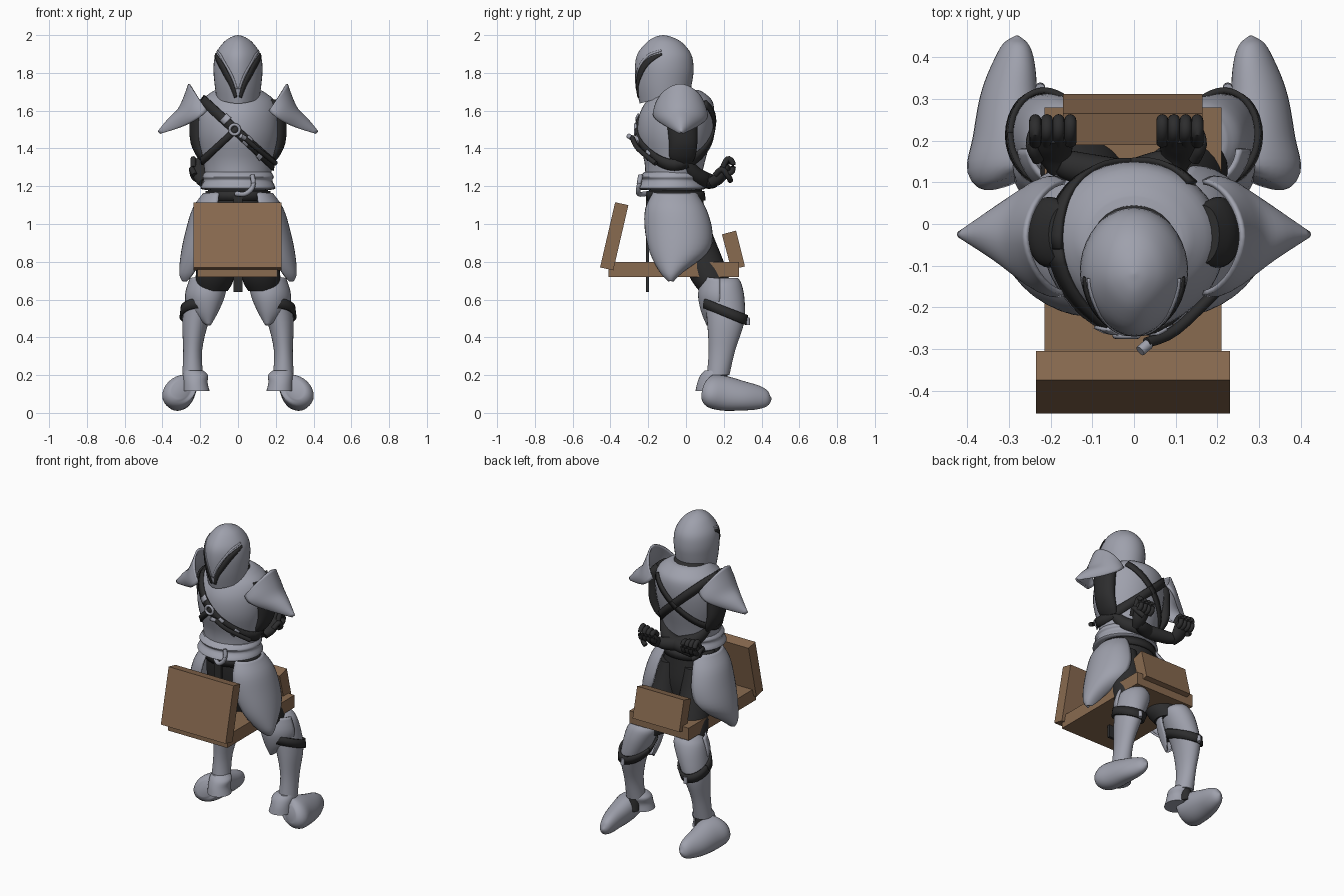
import bpy, math
from mathutils import Vector, Quaternion
from mathutils.bvhtree import BVHTree

cube = bpy.data.objects.get("Cube")
if cube:
    bpy.data.objects.remove(cube, do_unlink=True)
made = []


def material(name, rgb):
    m = bpy.data.materials.new(name)
    m.use_nodes = True
    m.diffuse_color = (*rgb, 1)
    m.node_tree.nodes["Principled BSDF"].inputs["Base Color"].default_value = (*rgb, 1)
    return m


STEEL = material("steel", (0.345, 0.355, 0.415))
BLACK = material("black leather", (0.026, 0.026, 0.027))
WOOD = material("brown wood", (0.25, 0.145, 0.08))


def add(name, verts, faces, mat, thick=0):
    me = bpy.data.meshes.new(name)
    me.from_pydata([tuple(v) for v in verts], [], faces)
    me.materials.append(mat)
    ob = bpy.data.objects.new(name, me)
    bpy.context.collection.objects.link(ob)
    if thick:
        mod = ob.modifiers.new("thickness", "SOLIDIFY")
        mod.thickness, mod.offset = thick, 0
    made.append(ob)
    return ob


def spline(rows, n=4):
    """Catmull-Rom through rows of equal length."""
    out = []
    for i in range(len(rows) - 1):
        a, b, c, d = rows[max(i - 1, 0)], rows[i], rows[i + 1], rows[min(i + 2, len(rows) - 1)]
        for k in range(n):
            t = k / n
            out.append([q + 0.5 * t * (r - p + t * (2*p - 5*q + 4*r - s + t * (3*(q - r) + s - p)))
                        for p, q, r, s in zip(a, b, c, d)])
    return out + [list(rows[-1])]


def grid_faces(rows, cols, wrap):
    return [(i*cols + j, i*cols + (j+1) % cols, (i+1)*cols + (j+1) % cols, (i+1)*cols + j)
            for i in range(rows - 1) for j in range(cols if wrap else cols - 1)]


def loft(name, stations, mat, side=1, level=True, keel=0, seg=28):
    """Skin elliptical rings (x, y, z, rx, ry); level rings lie flat, others follow the path."""
    rows = spline(stations)
    verts = []
    for i, (x, y, z, rx, ry) in enumerate(rows):
        rx, ry = max(rx, 0.002), max(ry, 0.002)
        q = Quaternion()
        if not level:
            a, b = rows[max(i - 1, 0)], rows[min(i + 1, len(rows) - 1)]
            q = (Vector(b[:3]) - Vector(a[:3])).to_track_quat('Z', 'Y')
        for k in range(seg):
            t = math.tau * k / seg
            narrow = 1 - keel * max(0, -math.sin(t)) ** 2
            p = Vector((x, y, z)) + q @ Vector((rx * math.cos(t) * narrow, ry * math.sin(t), 0))
            verts.append((p.x * side, p.y, p.z))
    n = len(rows)
    faces = grid_faces(n, seg, True)
    faces += [tuple(reversed(range(seg))), tuple(range((n - 1) * seg, n * seg))]
    if side < 0:
        faces = [tuple(reversed(f)) for f in faces]
    return add(name, verts, faces, mat)


def rod(name, points, r, mat, side=1):
    return loft(name, [(*p, r, r) for p in points], mat, side, False, seg=12)


def shell(name, stations, mat, side=1, point=1.0, seg=20):
    """Arched plate: every station has a start, an apex and an end; point > 1 sharpens the arch."""
    verts, rows = [], spline([sum(s, ()) for s in stations])
    for r in rows:
        a, top, b = Vector(r[:3]), Vector(r[3:6]), Vector(r[6:])
        mid = (a + b) / 2
        for k in range(seg + 1):
            t = math.pi * (k / seg - 0.5)
            s = math.copysign(abs(math.sin(t)) ** point, t)
            p = mid + (b - mid) * s + (top - mid) * max(math.cos(t), 0) ** point
            verts.append((p.x * side, p.y, p.z))
    return add(name, verts, grid_faces(len(rows), seg + 1, False), mat, 0.012)


def tree(ob):
    return BVHTree.FromPolygons([v.co.copy() for v in ob.data.vertices],
                                [tuple(p.vertices) for p in ob.data.polygons])


def strap(name, target, centre, normal, width, start=0, end=360, lift=0.006):
    """Band where a plane cuts the target."""
    bvh, n, c = tree(target), Vector(normal).normalized(), Vector(centre)
    v = Vector((0, 1, 0))
    v = (v - n * v.dot(n)).normalized()
    u, verts, steps = n.cross(v), [], 48
    for i in range(steps + 1):
        t = math.radians(start + (end - start) * i / steps)
        d = u * math.cos(t) + v * math.sin(t)
        for off in (-width / 2, width / 2):
            o = c + n * off
            hit = bvh.ray_cast(o + d, -d)[0] or bvh.find_nearest(o + d * 0.2)[0]
            verts.append(hit + d * lift)
    return add(name, verts, grid_faces(steps + 1, 2, False), BLACK, 0.014)


def plate(name, target, axis_y, radius, path, mat, side, lift, thick):
    """Strip (distance around from the front, z, half width) wrapped onto the target."""
    bvh, verts, rows = tree(target), [], spline(path, 5)
    for i, (s, z, w) in enumerate(rows):
        a, b = rows[max(i - 1, 0)], rows[min(i + 1, len(rows) - 1)]
        t = Vector((b[0] - a[0], b[1] - a[1])).normalized()
        for k in (-1, 0, 1):
            turn = (s - t.y * w * k) * side / radius
            d = Vector((math.sin(turn), -math.cos(turn), 0))
            p = Vector((0, axis_y, z + t.x * w * k)) + d
            hit = bvh.ray_cast(p, -d)[0] or bvh.find_nearest(p - d * (1 - radius))[0]
            verts.append(hit + d * lift)
    return add(name, verts, grid_faces(len(rows), 3, False), mat, thick)


def box(name, x0, x1, profile, mat=WOOD):
    """Board with a four-cornered (y, z) side profile."""
    verts = [(x, y, z) for x in (x0, x1) for y, z in profile]
    faces = [(0, 1, 2, 3), (7, 6, 5, 4)] + [(i, i + 4, (i+1) % 4 + 4, (i+1) % 4) for i in range(4)]
    return add(name, verts, faces, mat)


# Wooden seat
box("seat_board", -0.215, 0.21, [(-0.41, 0.72), (-0.41, 0.8), (0.28, 0.8), (0.28, 0.72)])
box("front_board", -0.235, 0.23, [(-0.455, 0.77), (-0.375, 1.115), (-0.305, 1.1), (-0.385, 0.755)])
box("rear_board", -0.17, 0.165, [(0.24, 0.76), (0.19, 0.945), (0.265, 0.965), (0.312, 0.775)])

# Helmet with dark slanted slits and low brow ridges
helmet = loft("helmet", [(0, -.11, 1.675, .115, .135), (0, -.115, 1.75, .125, .15), (0, -.115, 1.83, .13, .155),
                         (0, -.115, 1.9, .118, .142), (0, -.115, 1.96, .078, .095), (0, -.12, 1.99, .036, .045),
                         (0, -.12, 2.0, .002, .002)], STEEL, keel=.22, seg=40)
for v in helmet.data.vertices:
    if v.co.z < 1.8:
        v.co.z += (v.co.y + .11) * (1.8 - v.co.z) * 2.2
for side, tag in ((1, "left"), (-1, "right")):
    plate(tag + "_visor_slit", helmet, -.115, .14,
          [(.012, 1.67, .008), (.032, 1.735, .012), (.062, 1.79, .016), (.098, 1.84, .018),
           (.145, 1.875, .014), (.205, 1.9, .005)], BLACK, side, .002, .005)
    plate(tag + "_brow_ridge", helmet, -.115, .14,
          [(.006, 1.715, .004), (.03, 1.785, .005), (.068, 1.845, .006), (.12, 1.895, .006), (.2, 1.918, .004)],
          STEEL, side, .001, .006)
loft("neck", [(0, -.045, 1.66, .12, .115), (0, -.05, 1.705, .108, .1), (0, -.08, 1.74, .085, .085),
              (0, -.1, 1.78, .08, .08)], BLACK)

# Breastplate, waist flare and hips
torso = loft("cuirass", [(0, -.07, 1.22, .17, .145), (0, -.06, 1.33, .185, .16), (0, -.06, 1.46, .212, .195),
                         (0, -.05, 1.57, .215, .2), (0, -.035, 1.65, .195, .175), (0, -.035, 1.695, .145, .13),
                         (0, -.045, 1.71, .115, .11)], STEEL, keel=.12, seg=40)
loft("waist_roll", [(0, -.07, 1.275, .175, .15), (0, -.075, 1.25, .19, .172), (0, -.075, 1.23, .182, .162),
                    (0, -.08, 1.19, .198, .185), (0, -.08, 1.18, .17, .15)], STEEL)
pelvis = loft("hips", [(0, -.06, 1.24, .155, .135), (0, -.05, 1.1, .165, .145), (0, -.03, .95, .17, .14),
                       (0, -.01, .8, .15, .1)], BLACK)
strap("waist_belt", pelvis, (0, -.05, 1.15), (0, 0, 1), .05)
box("hanging_strap", -.025, .025, [(-.212, .64), (-.212, 1.15), (-.195, 1.15), (-.195, .64)], BLACK)
rod("belt_hook", [(-.01, -.215, 1.16), (.04, -.25, 1.16), (.08, -.25, 1.2), (.075, -.24, 1.26)], .013, STEEL)

# Crossed chest straps, ring, buckles and dagger
strap("baldric", torso, (0, -.06, 1.485), (.35, 0, .38), .05)
strap("second_strap", torso, (0, -.06, 1.51), (.68, 0, -.73), .034, 40, 270)
ring = [(-.018 + .026 * math.cos(t), -.268, 1.5 + .026 * math.sin(t)) for t in [k * math.tau / 12 for k in range(13)]]
rod("strap_ring", ring, .008, STEEL)
for i, (x, z) in enumerate([(.05, 1.44), (.14, 1.365), (-.065, 1.555)]):
    plate("strap_buckle_%d" % i, torso, -.06, .2, [(x - .012, z + .011, .026), (x + .012, z - .011, .026)],
          STEEL, 1, .016, .008)
rod("dagger", [(.03, -.285, 1.46), (.1, -.255, 1.4), (.2, -.16, 1.32)], .013, BLACK)
rod("dagger_pommel", [(.015, -.305, 1.467), (.035, -.288, 1.455)], .013, STEEL)

for side, tag in ((1, "left"), (-1, "right")):
    # Pauldron: raised inner peak, then a flare to an outer point
    shell(tag + "_pauldron", [((.165, -.165, 1.6), (.258, -.03, 1.74), (.165, .1, 1.6)),
                              ((.19, -.17, 1.575), (.285, -.03, 1.665), (.19, .11, 1.575)),
                              ((.225, -.15, 1.55), (.315, -.03, 1.605), (.225, .1, 1.55)),
                              ((.3, -.095, 1.515), (.365, -.025, 1.555), (.3, .05, 1.515)),
                              ((.41, -.03, 1.48), (.42, -.025, 1.488), (.41, -.02, 1.48))], STEEL, side, 1.12)

    # Arms crossing behind the waist, each hand on the far side
    hx = -.195 if side > 0 else -.11
    loft(tag + "_upper_arm", [(.165, -.025, 1.66, .04, .07), (.2, -.02, 1.61, .05, .085),
                              (.208, -.02, 1.53, .05, .08), (.208, -.015, 1.43, .043, .075),
                              (.185, -.02, 1.36, .035, .07), (.165, -.02, 1.32, .02, .05)], BLACK, side)
    loft(tag + "_forearm", [(.15, .0, 1.33, .03, .03), (.11, .04, 1.27, .04, .04), (.04, .095, 1.235, .043, .043),
                            (hx + .06, .135, 1.225, .038, .038), (hx + .015, .15, 1.23, .03, .03)], BLACK, side, False)
    loft(tag + "_palm", [(hx + .015, .13, 1.215, .026, .026), (hx + .005, .17, 1.24, .042, .032),
                         (hx, .2, 1.28, .05, .032), (hx, .215, 1.315, .045, .022)], BLACK, side, False)
    for k in range(4):
        fx = hx - .042 + .028 * k
        rod("%s_finger_%d" % (tag, k), [(fx, .195, 1.3), (fx, .22, 1.345 - .006 * k), (fx, .247, 1.325),
                                        (fx, .245, 1.28), (fx, .22, 1.265)], .0145, BLACK, side)
    rod(tag + "_thumb", [(hx - .035, .155, 1.26), (hx - .05, .19, 1.29), (hx - .04, .225, 1.25),
                         (hx - .015, .235, 1.23)], .015, BLACK, side)

    # Thigh and hanging hip plate
    loft(tag + "_thigh", [(.09, -.02, 1.08, .08, .12), (.1, .02, .95, .09, .12), (.115, .09, .8, .1, .11),
                          (.125, .13, .7, .1, .1), (.135, .15, .645, .08, .08)], BLACK, side)
    shell(tag + "_hip_plate", [((.1, -.17, 1.165), (.18, -.06, 1.16), (.1, .05, 1.165)),
                               ((.11, -.21, 1.08), (.235, -.05, 1.08), (.12, .105, 1.07)),
                               ((.13, -.212, .97), (.272, -.04, .96), (.14, .135, .95)),
                               ((.17, -.185, .85), (.297, -.05, .84), (.18, .11, .85)),
                               ((.23, -.135, .75), (.305, -.075, .74), (.23, -.02, .75)),
                               ((.27, -.09, .7), (.29, -.08, .7), (.27, -.07, .7))], STEEL, side)

    # Greave with knee plate and strap
    greave = loft(tag + "_greave", [(.16, .2, .715, .06, .075), (.165, .2, .68, .092, .095), (.19, .205, .6, .09, .105),
                                    (.225, .21, .48, .07, .098), (.24, .19, .33, .05, .07),
                                    (.24, .17, .2, .055, .06)], STEEL, side)
    shell(tag + "_knee_plate", [((.06, .18, .71), (.15, .09, .72), (.25, .18, .71)),
                                ((.075, .17, .62), (.165, .07, .63), (.275, .18, .62)),
                                ((.11, .16, .54), (.165, .085, .54), (.25, .17, .54)),
                                ((.148, .13, .47), (.155, .115, .465), (.165, .13, .47))], STEEL, side)
    strap(tag + "_knee_strap", greave, (.215 * side, .21, .535), (0, .4, 1), .05, lift=.01)
    rod(tag + "_strap_buckle", [(.225, .325, .505), (.225, .328, .465)], .012, STEEL, side)

    # Ankle guard and splayed boot
    loft(tag + "_ankle", [(.235, .175, .24, .035, .04), (.24, .185, .12, .04, .045)], BLACK, side)
    loft(tag + "_ankle_guard", [(.235, .155, .225, .05, .055), (.225, .145, .2, .066, .068), (.225, .13, .16, .064, .07),
                                (.22, .125, .115, .07, .075)], STEEL, side)
    boot = loft(tag + "_boot", [(.305, .1, .125, .05, .05), (.31, .125, .12, .09, .082), (.305, .2, .105, .083, .09),
                                (.3, .3, .09, .07, .076), (.288, .38, .078, .052, .062), (.282, .43, .07, .032, .04),
                                (.28, .452, .07, .004, .005)], STEEL, side, False)
    for v in boot.data.vertices:
        v.co.z = max(v.co.z - .25 * (abs(v.co.x) - .3), 0)

for ob in bpy.context.selected_objects:
    ob.select_set(False)
for ob in made:
    ob.select_set(True)
bpy.context.view_layer.objects.active = made[0]
bpy.ops.object.shade_smooth_by_angle(angle=math.radians(40))
